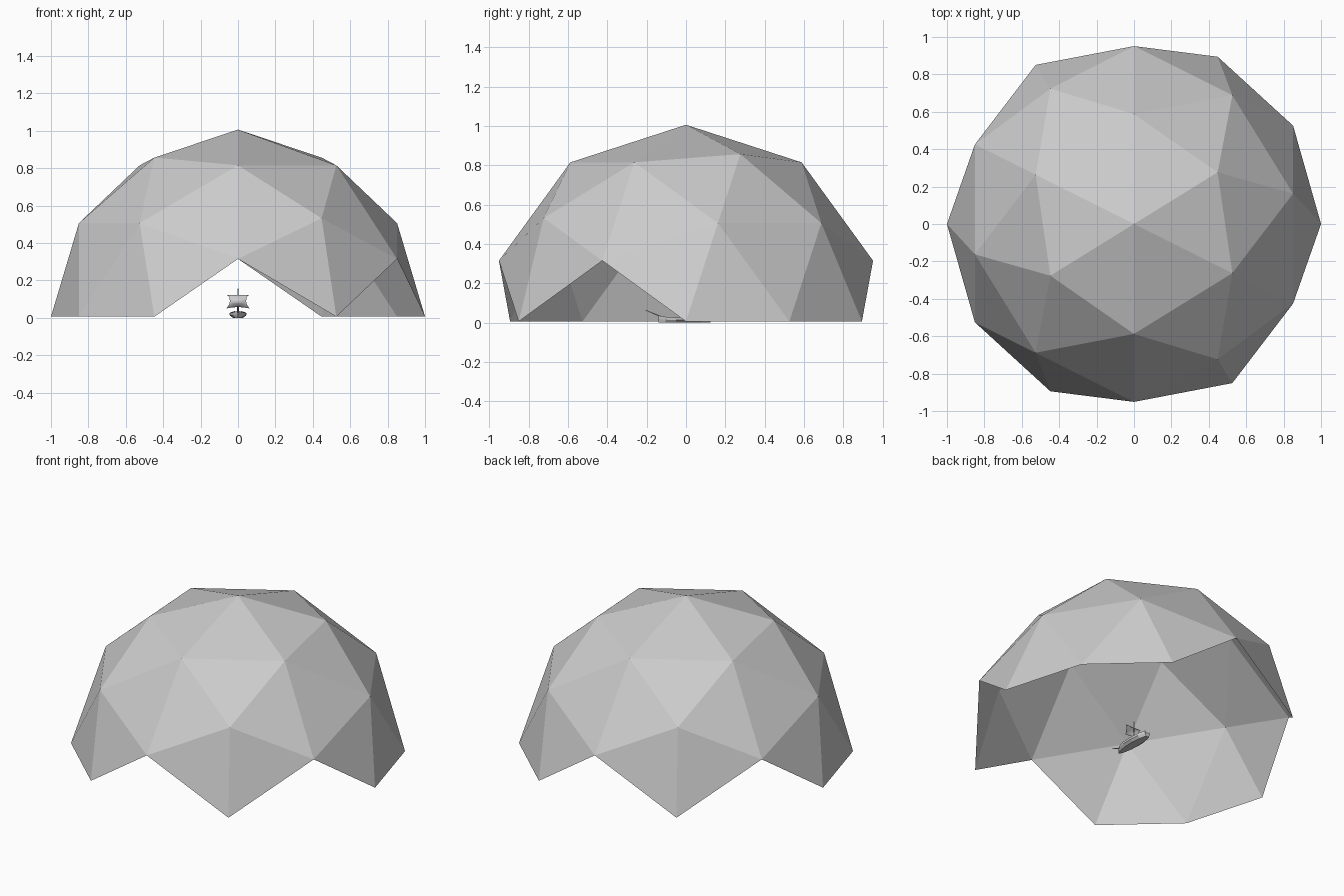
import bpy, bmesh, math
from mathutils import Vector, Matrix

if "Cube" in bpy.data.objects:
    bpy.data.objects.remove(bpy.data.objects["Cube"])

grey = bpy.data.materials.new("plain grey")
grey.diffuse_color = (0.6, 0.6, 0.6, 1)
grey.use_nodes = True
grey.node_tree.nodes["Principled BSDF"].inputs["Base Color"].default_value = grey.diffuse_color


def finish(name, bm):
    me = bpy.data.meshes.new(name)
    bm.to_mesh(me)
    bm.free()
    me.materials.append(grey)
    ob = bpy.data.objects.new(name, me)
    bpy.context.collection.objects.link(ob)
    return ob


def rod(name, a, b, r1, r2, sides=8):
    a, b = Vector(a), Vector(b)
    bm = bmesh.new()
    rot = (b - a).to_track_quat('Z', 'Y').to_matrix().to_4x4()
    bmesh.ops.create_cone(bm, cap_ends=True, segments=sides, radius1=r1, radius2=r2,
                          depth=(b - a).length, matrix=Matrix.Translation((a + b) / 2) @ rot)
    return finish(name, bm)


# Geodesic dome: icosahedron corners plus edge midpoints pushed to the sphere
phi = (1 + math.sqrt(5)) / 2
corners = []
for s in (-1, 1):
    for t in (-phi, phi):
        corners += [Vector(p).normalized() for p in ((s, 0, t), (0, t, s), (t, s, 0))]
points = list(corners)
for i, a in enumerate(corners):
    for b in corners[:i]:
        if (a - b).length < 1.1:
            points.append((a + b).normalized())
bm = bmesh.new()
for p in points:
    bm.verts.new(p)
bmesh.ops.convex_hull(bm, input=bm.verts[:])
# keep only whole panels above the ground, leaving the four openings
low = [f for f in bm.faces if min(v.co.z for v in f.verts) < -0.01]
bmesh.ops.delete(bm, geom=low, context='FACES')
bmesh.ops.recalc_face_normals(bm, faces=bm.faces[:])
for f in bm.faces:
    if f.normal.dot(f.calc_center_median()) < 0:
        f.normal_flip()
turn = Matrix.Rotation(math.atan(1 / phi), 4, 'Z')
bmesh.ops.transform(bm, matrix=Matrix.Translation((0, 0, 0.006)) @ turn, verts=bm.verts[:])
finish("dome", bm)

# Ship hull: lofted cross-sections (y, half width, deck height)
stations = [(-0.14, 0.003, 0.036), (-0.105, 0.026, 0.030), (-0.05, 0.043, 0.026),
            (0.02, 0.046, 0.025), (0.08, 0.038, 0.029), (0.125, 0.018, 0.036)]
bm = bmesh.new()
rows = []
for y, w, h in stations:
    sec = [(-w, h), (-0.95 * w, h * 0.5), (-0.6 * w, 0), (0.6 * w, 0), (0.95 * w, h * 0.5), (w, h),
           (0.86 * w, h), (0.82 * w, h - 0.009), (-0.82 * w, h - 0.009), (-0.86 * w, h)]
    rows.append([bm.verts.new((x, y, z)) for x, z in sec])
for a, b in zip(rows, rows[1:]):
    for i in range(10):
        j = (i + 1) % 10
        bm.faces.new((a[i], a[j], b[j], b[i]))
bm.faces.new(rows[0])
bm.faces.new(rows[-1])
bmesh.ops.recalc_face_normals(bm, faces=bm.faces[:])
finish("hull", bm)

# Mast, yards and bowsprit
rod("mast", (0, 0, 0.012), (0, 0, 0.157), 0.005, 0.003)
rod("upper_yard", (-0.055, -0.006, 0.119), (0.055, -0.006, 0.119), 0.002, 0.002)
rod("bowsprit", (0, -0.12, 0.028), (0, -0.205, 0.063), 0.003, 0.0015)

# Sail: billowing sheet with hollow sides
bm = bmesh.new()
n = 8
grid = []
for j in range(n + 1):
    t = j / n
    half = 0.061 - 0.01 * t - 0.012 * math.sin(math.pi * t)
    row = []
    for i in range(n + 1):
        u = 2 * i / n - 1
        z = 0.05 + 0.069 * t + 0.007 * (1 - u * u) * (1 - t)
        row.append(bm.verts.new((half * u, -0.008 - 0.022 * math.sin(math.pi * t) * (1 - 0.4 * u * u), z)))
    grid.append(row)
for a, b in zip(grid, grid[1:]):
    for i in range(n):
        bm.faces.new((a[i], a[i + 1], b[i + 1], b[i]))
finish("sail", bm)
